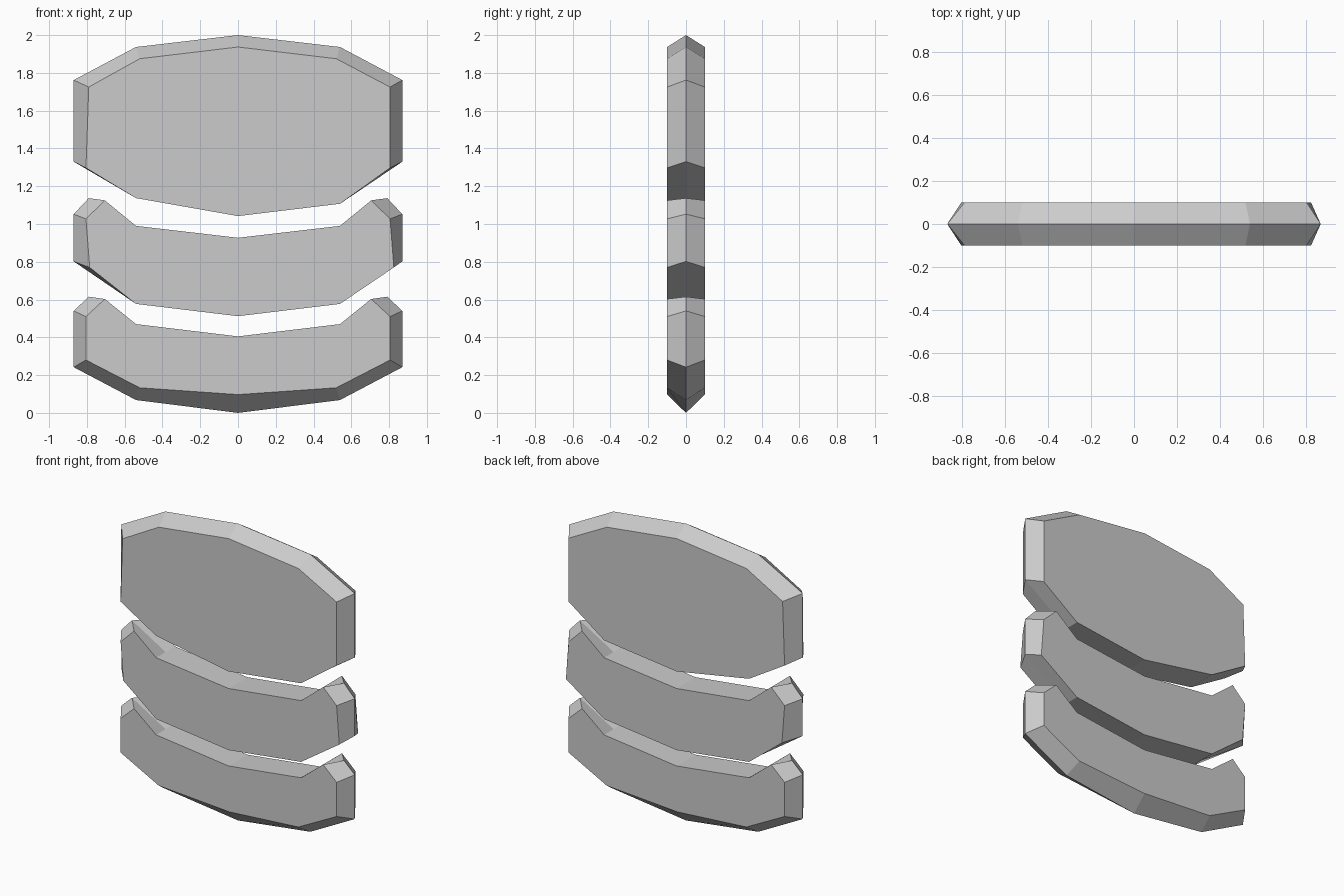
import bpy

if "Cube" in bpy.data.objects:
    bpy.data.objects.remove(bpy.data.objects["Cube"])

HALF_DEPTH = 0.1


def chamfered_slab(name, half, left_fix):
    """half: right-side profile, top centre to bottom centre, as
    (ridge x, ridge z, face x, face z). left_fix replaces mirrored points."""
    left = [left_fix.get(i, p) for i, p in enumerate(half)][1:-1]
    loop = half + [(-a, b, -c, d) for a, b, c, d in reversed(left)]
    n = len(loop)
    verts = [(c, -HALF_DEPTH, d) for a, b, c, d in loop]
    verts += [(a, 0, b) for a, b, c, d in loop]
    verts += [(c, HALF_DEPTH, d) for a, b, c, d in loop]
    # front and back caps, then the two bands meeting at the central ridge
    faces = [list(reversed(range(n))), list(range(2 * n, 3 * n))]
    for r in (0, n):
        for i in range(n):
            j = (i + 1) % n
            faces.append([r + i, r + j, r + n + j, r + n + i])
    mesh = bpy.data.meshes.new(name)
    mesh.from_pydata(verts, [], faces)
    mesh.update()
    # make the winding consistently outward
    import bmesh
    bm = bmesh.new()
    bm.from_mesh(mesh)
    bmesh.ops.recalc_face_normals(bm, faces=bm.faces)
    bm.to_mesh(mesh)
    bm.free()
    obj = bpy.data.objects.new(name, mesh)
    bpy.context.collection.objects.link(obj)
    return obj


# Upper plate: chamfered crown and sides, flat underside
chamfered_slab("upper_plate", [
    (0, 2.0, 0, 1.937), (0.54, 1.937, 0.52, 1.875),
    (0.87, 1.762, 0.805, 1.725), (0.87, 1.33, 0.805, 1.297),
    (0.54, 1.107, 0.54, 1.107), (0, 1.042, 0, 1.042)],
    {2: (0.87, 1.762, 0.79, 1.725), 4: (0.54, 1.137, 0.54, 1.137)})

# Middle band: flat top and bottom, upturned chamfered tips
chamfered_slab("middle_band", [
    (0, 0.927, 0, 0.927), (0.54, 0.99, 0.54, 0.99),
    (0.79, 1.137, 0.705, 1.125), (0.87, 1.052, 0.805, 1.027),
    (0.87, 0.802, 0.825, 0.77), (0.54, 0.577, 0.54, 0.577),
    (0, 0.512, 0, 0.512)],
    {4: (0.87, 0.802, 0.785, 0.77)})

# Lower band: upturned tips, chamfered underside
chamfered_slab("lower_band", [
    (0, 0.405, 0, 0.405), (0.54, 0.47, 0.54, 0.47),
    (0.79, 0.615, 0.705, 0.603), (0.87, 0.54, 0.805, 0.51),
    (0.87, 0.242, 0.805, 0.28), (0.54, 0.068, 0.52, 0.133),
    (0, 0.0, 0, 0.097)], {})
